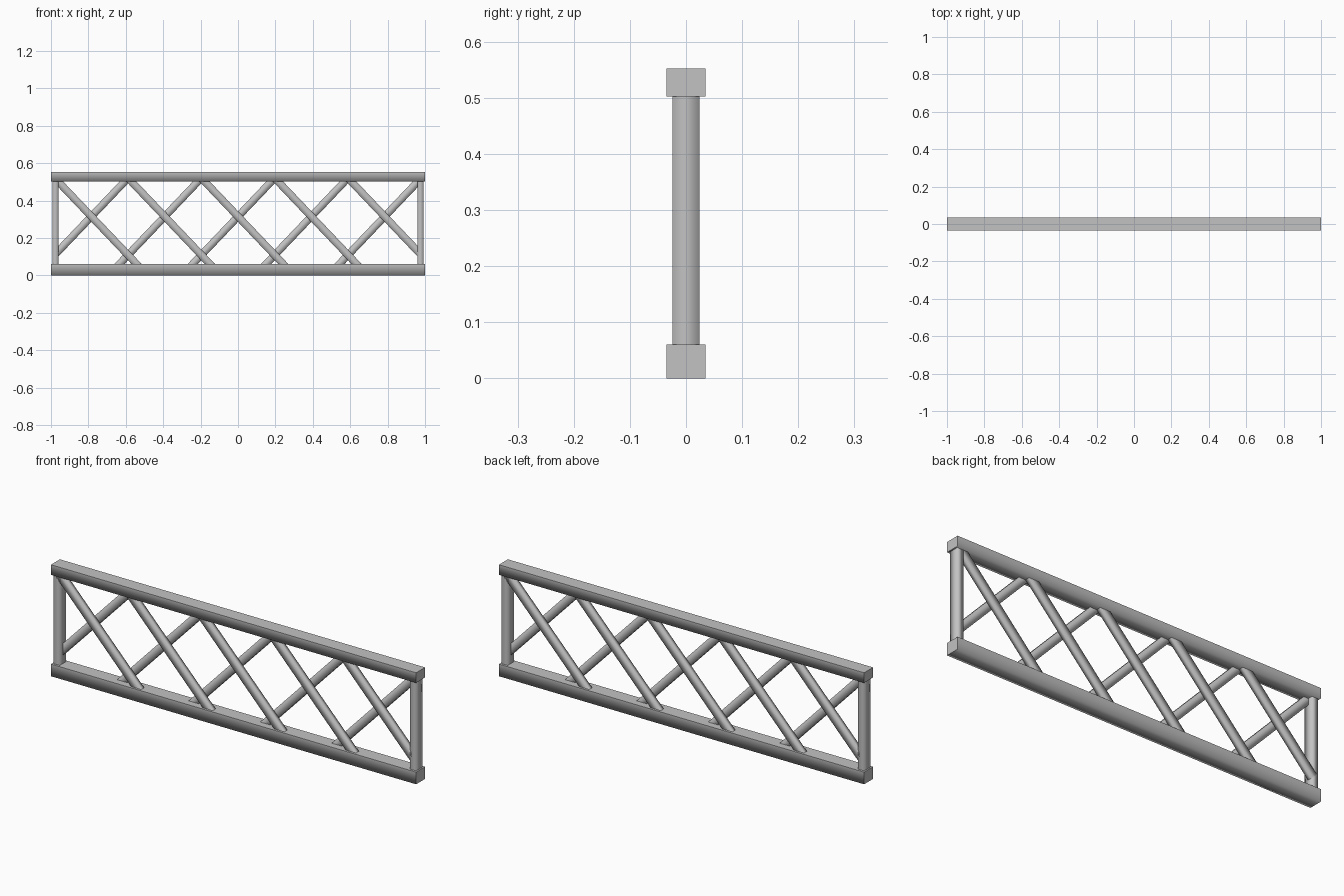
import bpy
import bmesh
from mathutils import Vector, Matrix

cube = bpy.data.objects.get("Cube")
if cube:
    bpy.data.objects.remove(cube, do_unlink=True)

# Single painted-steel colour
steel = bpy.data.materials.new("light_grey_steel")
steel.use_nodes = True
GREY = (0.54, 0.54, 0.54, 1)
steel.diffuse_color = GREY
steel.node_tree.nodes["Principled BSDF"].inputs["Base Color"].default_value = GREY


def bar(name, start, end, width, depth, flat_top=False):
    """Rectangular bar between two points: width in the xz plane, depth along y.
    Long edges are softly shaded, the end caps stay crisp."""
    start, end = Vector(start), Vector(end)
    along = (end - start).normalized()
    across = Vector((0, 1, 0))
    side = across.cross(along)
    frame = Matrix((along, across, side)).transposed().to_4x4()
    size = Matrix.Diagonal(((end - start).length, depth, width, 1))

    bm = bmesh.new()
    bmesh.ops.create_cube(bm, size=1)
    for face in bm.faces:
        face.smooth = True
        cap = abs(face.normal.x) > 0.9
        top = flat_top and face.normal.z < -0.9 if side.z < 0 else flat_top and face.normal.z > 0.9
        if cap or top:
            for edge in face.edges:
                edge.smooth = False
    bm.transform(Matrix.Translation((start + end) / 2) @ frame @ size)
    bmesh.ops.recalc_face_normals(bm, faces=bm.faces)
    mesh = bpy.data.meshes.new(name)
    bm.to_mesh(mesh)
    bm.free()
    mesh.materials.append(steel)
    obj = bpy.data.objects.new(name, mesh)
    bpy.context.collection.objects.link(obj)
    return obj


# Horizontal rails
LOW, HIGH = 0.06, 0.502
bar("bottom_rail", (-1, 0, 0.03), (1, 0, 0.03), 0.06, 0.07, True)
bar("top_rail", (-1, 0, 0.527), (1, 0, 0.527), 0.05, 0.07, True)

# End posts
for label, sign in (("left", 1), ("right", -1)):
    x = sign * 0.976
    bar(label + "_end_post", (x, 0, LOW - 0.01), (x, 0, HIGH + 0.01), 0.033, 0.048)

# Crossed braces: one layer leans each way, trimmed at the end posts
PITCH, CROSS_Z, SLOPE, LIMIT = 0.392, 0.315, 1.05, 0.972
for layer, lean, y in (("front", -1, -0.012), ("back", 1, 0.012)):
    for i in range(5):
        middle = (i - 2) * PITCH

        def brace_end(z):
            x = middle + lean * (z - CROSS_Z) / SLOPE
            x = max(-LIMIT, min(LIMIT, x))
            return (x, y, CROSS_Z + lean * (x - middle) * SLOPE)

        bar(f"{layer}_brace_{i + 1}", brace_end(LOW - 0.025),
            brace_end(HIGH + 0.02), 0.04, 0.024)
